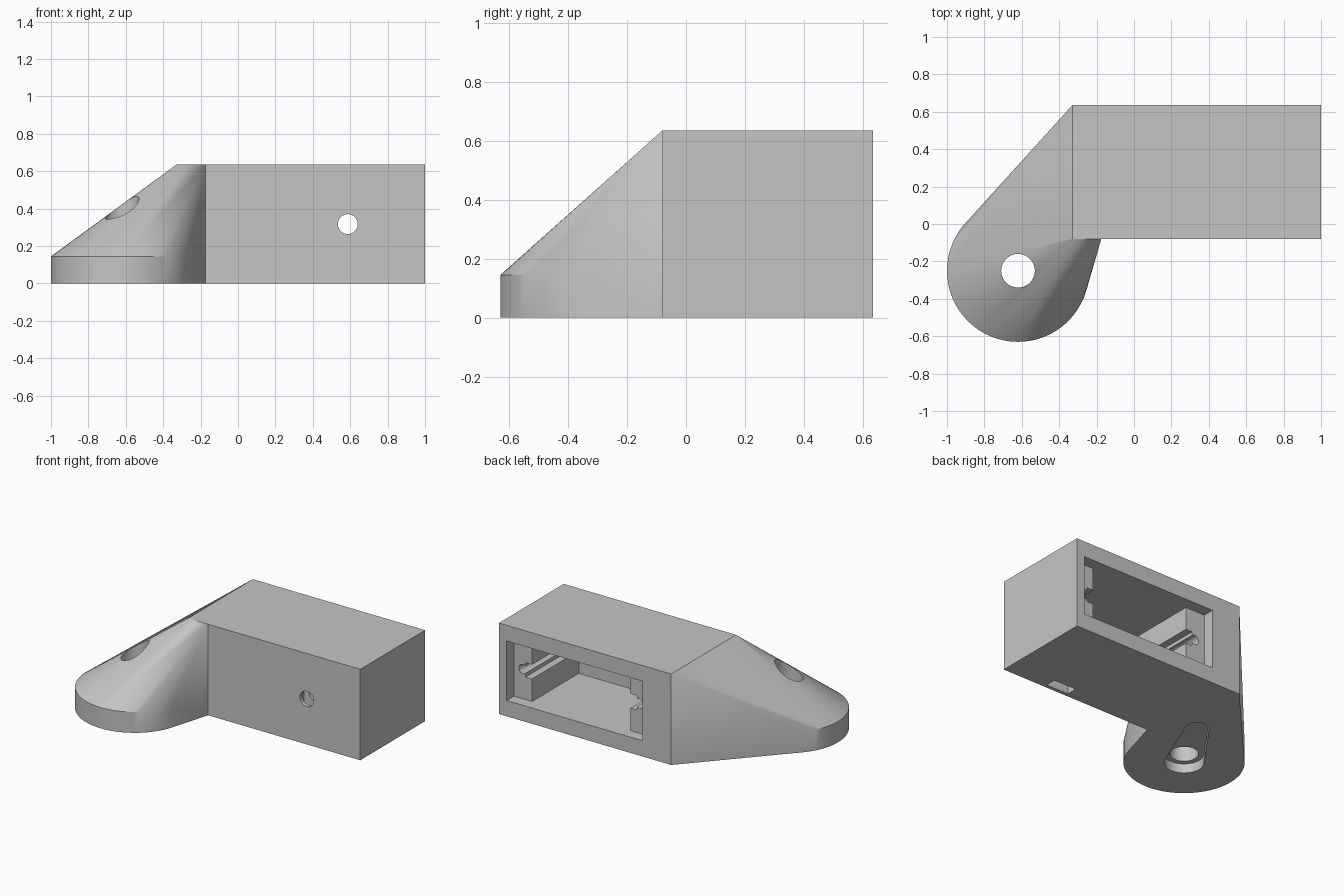
import bpy
import bmesh
import math
from mathutils import Matrix, Vector

old = bpy.data.objects.get("Cube")
if old:
    bpy.data.objects.remove(old, do_unlink=True)

grey = bpy.data.materials.new("plain grey")
grey.use_nodes = True
grey.diffuse_color = (0.56, 0.56, 0.56, 1)
grey.node_tree.nodes["Principled BSDF"].inputs["Base Color"].default_value = (0.56, 0.56, 0.56, 1)

HEIGHT, FRONT, BACK = 0.635, -0.08, 0.635
MID = HEIGHT / 2
PIVOT = Vector((-0.62, -0.25, 0))


def make(name, bm):
    bmesh.ops.recalc_face_normals(bm, faces=bm.faces)
    mesh = bpy.data.meshes.new(name)
    bm.to_mesh(mesh)
    bm.free()
    mesh.materials.append(grey)
    obj = bpy.data.objects.new(name, mesh)
    bpy.context.collection.objects.link(obj)
    return obj


def box(name, x, y, z):
    bm = bmesh.new()
    centre = Vector([sum(r) / 2 for r in (x, y, z)])
    size = [r[1] - r[0] for r in (x, y, z)]
    bmesh.ops.create_cube(bm, matrix=Matrix.Translation(centre) @ Matrix.Diagonal((*size, 1)))
    return make(name, bm)


def rod(name, centre, radius, length, along_y=False):
    bm = bmesh.new()
    turn = Matrix.Rotation(math.pi / 2 if along_y else 0, 4, 'X')
    bmesh.ops.create_cone(bm, cap_ends=True, segments=48, radius1=radius, radius2=radius,
                          depth=length, matrix=Matrix.Translation(centre) @ turn)
    return make(name, bm)


def ring(centre, radius, z, count=64):
    return [(centre.x + radius * math.cos(i * math.tau / count),
             centre.y + radius * math.sin(i * math.tau / count), z) for i in range(count)]


def hull(name, points):
    bm = bmesh.new()
    for p in points:
        bm.verts.new(p)
    result = bmesh.ops.convex_hull(bm, input=bm.verts)
    unused = [v for v in bm.verts if not v.link_faces]
    bmesh.ops.delete(bm, geom=unused, context='VERTS')
    bmesh.ops.dissolve_limit(bm, angle_limit=0.002, verts=bm.verts, edges=bm.edges)
    return make(name, bm)


def combine(target, tool, operation):
    mod = target.modifiers.new("cut", 'BOOLEAN')
    mod.operation, mod.solver, mod.object = operation, 'EXACT', tool
    bpy.context.view_layer.objects.active = target
    bpy.ops.object.modifier_apply(modifier=mod.name)
    bpy.data.objects.remove(tool, do_unlink=True)


# Housing block with a sloped arm that flows down to a round foot
bracket = box("bracket_housing", (-0.33, 1), (FRONT, BACK), (0, HEIGHT))
slab = [(x, y, z) for x in (-0.33, -0.175) for y in (FRONT, BACK) for z in (0, HEIGHT)]
foot = hull("sloped_foot", slab + ring(PIVOT, 0.38, 0) + ring(PIVOT, 0.38, 0.145))
combine(bracket, foot, 'UNION')

# Rear pocket: wide shallow mouth, then a narrower deep chamber
cutters = [
    box("pocket_mouth", (-0.11, 0.94), (0.555, 0.7), (0.11, 0.525)),
    box("pocket_chamber", (0.04, 0.80), (0.04, 0.6), (0.11, 0.525)),
]
# Notches and screw holes in the ledges at both ends of the pocket
for end, inner, outer in (("right", 0.04, -0.01), ("left", 0.80, 0.85)):
    side = math.copysign(1, outer - inner)
    low, high = sorted((inner - side * 0.03, outer))
    cutters.append(box(end + "_notch", (low, high), (0.04, 0.6), (MID - 0.05, MID + 0.05)))
    cutters.append(rod(end + "_screw_hole", (outer + side * 0.02, 0.32, MID), 0.032, 0.56, True))

# Front bolt hole with a nut slot entering from below
cutters.append(rod("bolt_hole", (0.587, 0, MID), 0.053, 0.3, True))
cutters.append(box("nut_slot", (0.495, 0.67), (-0.055, 0.02), (-0.1, 0.41)))

# Foot hole and tapered lever recess underneath
cutters.append(rod("foot_hole", PIVOT, 0.09, 2))
tip = PIVOT + Vector((0.214, 0.383, 0))
cutters.append(hull("lever_recess", [p for z in (-0.1, 0.065)
                                     for p in ring(PIVOT, 0.125, z) + ring(tip, 0.075, z)]))
for cutter in cutters:
    combine(bracket, cutter, 'DIFFERENCE')

# Smooth the curved walls and keep crisp edges
bpy.ops.object.select_all(action='DESELECT')
bracket.select_set(True)
bpy.context.view_layer.objects.active = bracket
bpy.ops.object.shade_smooth_by_angle(angle=math.radians(25))
